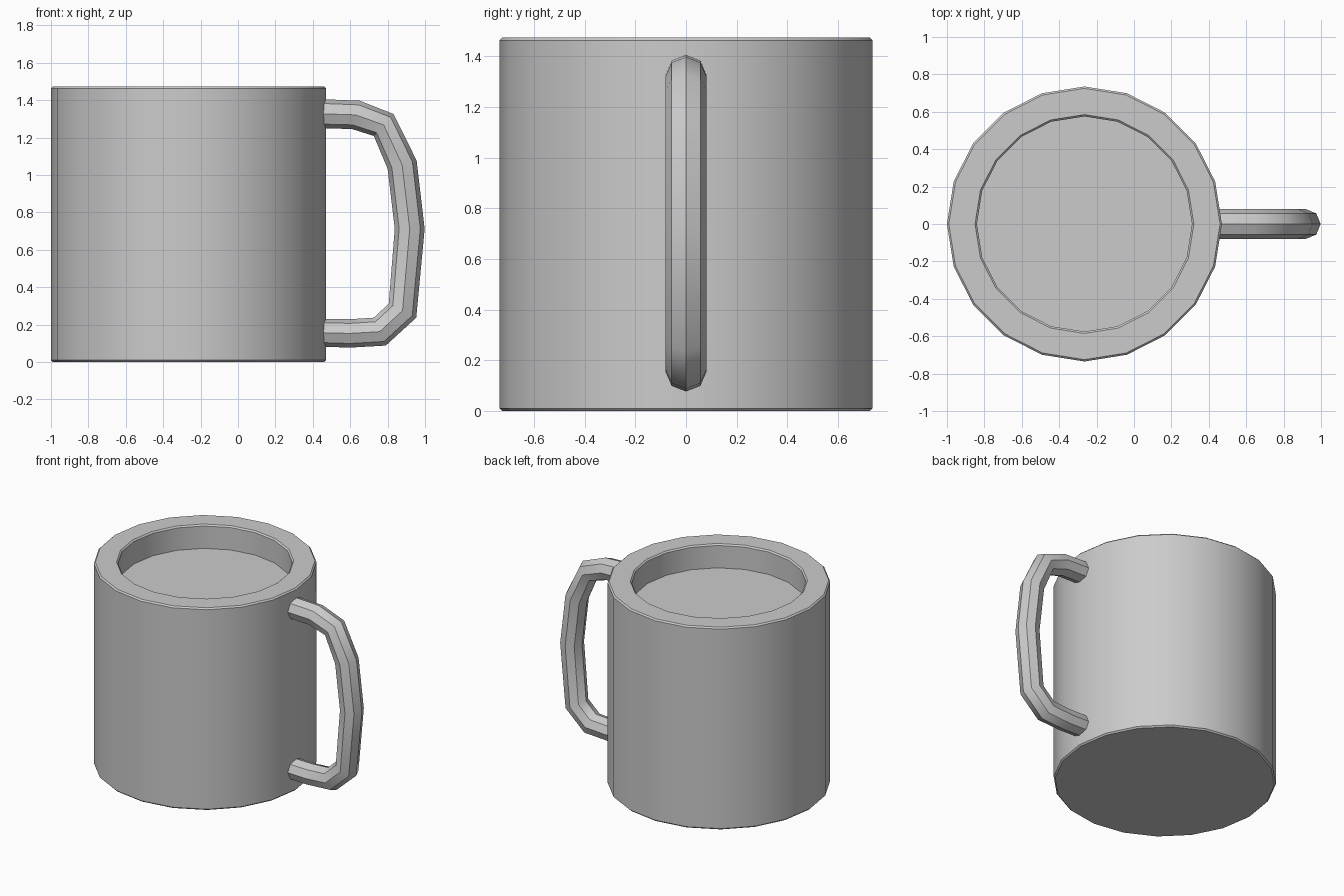
import bpy, bmesh
from math import cos, sin, pi, radians
from mathutils import Vector

if "Cube" in bpy.data.objects:
    bpy.data.objects.remove(bpy.data.objects["Cube"])

CX, R, H = -0.265, 0.735, 1.473   # mug axis, outer radius, height
RIM, FLOOR, B = 0.575, 1.30, 0.01  # inner radius, drink level, edge bevel


def skin_rings(name, rings):
    """Join rings of points with quads and cap both ends."""
    bm = bmesh.new()
    loops = [[bm.verts.new(p) for p in ring] for ring in rings]
    n = len(loops[0])
    for a, b in zip(loops, loops[1:]):
        for i in range(n):
            j = (i + 1) % n
            bm.faces.new((a[i], a[j], b[j], b[i]))
    bm.faces.new(loops[0])
    bm.faces.new(loops[-1])
    bmesh.ops.recalc_face_normals(bm, faces=bm.faces[:])
    mesh = bpy.data.meshes.new(name)
    bm.to_mesh(mesh)
    bm.free()
    ob = bpy.data.objects.new(name, mesh)
    bpy.context.collection.objects.link(ob)
    bpy.ops.object.select_all(action='DESELECT')
    ob.select_set(True)
    bpy.context.view_layer.objects.active = ob
    bpy.ops.object.shade_smooth_by_angle(angle=radians(40))
    return ob


# Mug body: 20-sided turned profile (radius, height), filled near the rim
profile = [(R - B, 0), (R, B), (R, H - B), (R - B, H),
           (RIM + B, H), (RIM, H - B), (RIM, FLOOR)]
body = [[(CX + r * cos(2 * pi * i / 20), r * sin(2 * pi * i / 20), z)
         for i in range(20)] for r, z in profile]
skin_rings("mug_body", body)

# Handle: 8-sided tube through mitred sections (outer x, z, inner x, z)
sections = [(0.43, 1.406, 0.43, 1.25), (0.651, 1.397, 0.608, 1.246),
            (0.832, 1.326, 0.726, 1.209), (0.955, 1.077, 0.80, 1.033),
            (0.998, 0.712, 0.838, 0.712), (0.953, 0.237, 0.806, 0.312),
            (0.79, 0.088, 0.726, 0.237), (0.598, 0.077, 0.598, 0.229),
            (0.43, 0.083, 0.43, 0.232)]
handle = []
for ox, oz, ix, iz in sections:
    outer, inner = Vector((ox, 0, oz)), Vector((ix, 0, iz))
    mid, half = (outer + inner) / 2, (outer - inner) / 2
    handle.append([mid + half * cos(i * pi / 4) + Vector((0, 0.08 * sin(i * pi / 4), 0))
                   for i in range(8)])
skin_rings("handle", handle)
